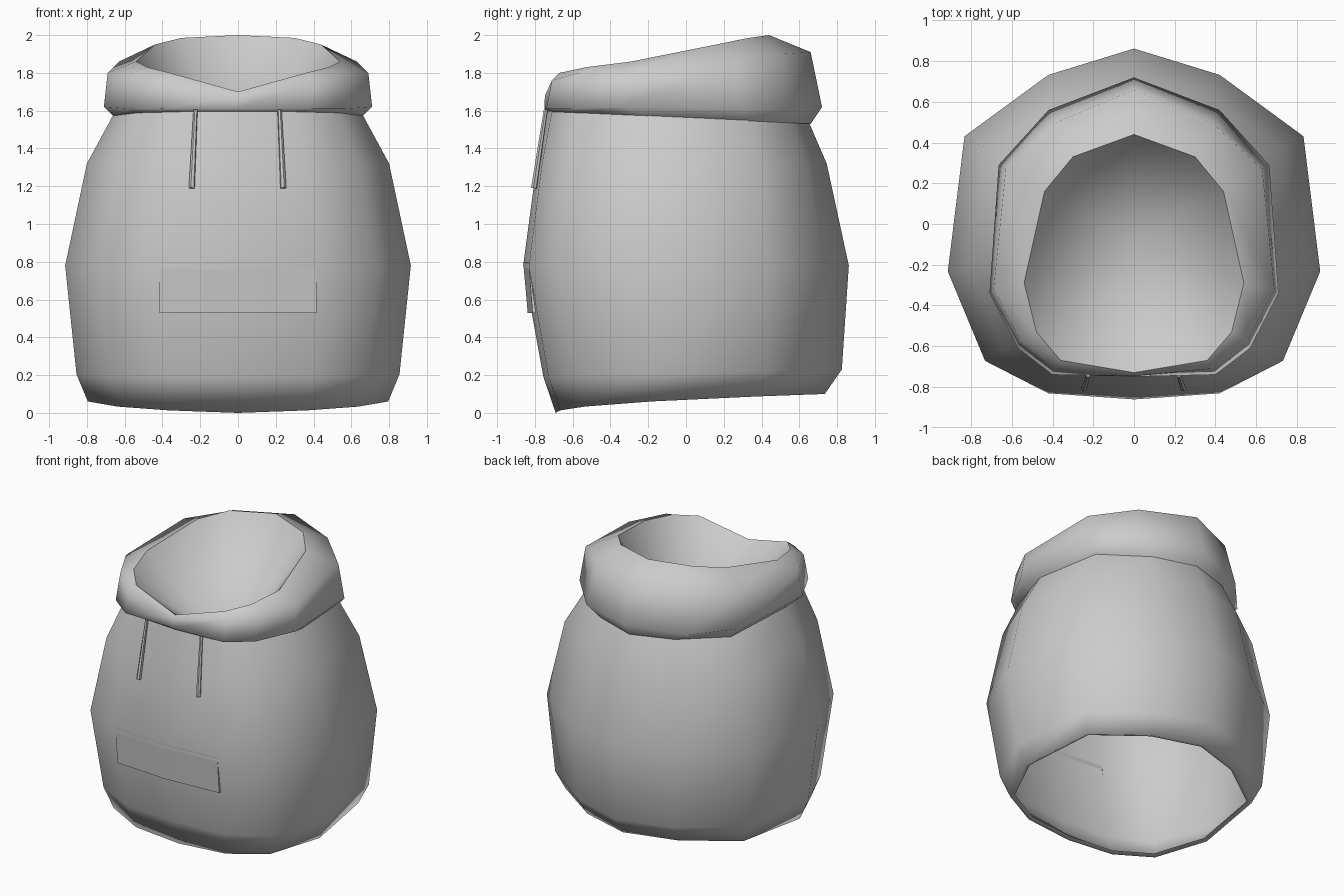
import bpy, math
from mathutils import Vector

if "Cube" in bpy.data.objects:
    bpy.data.objects.remove(bpy.data.objects["Cube"])

# Half outline shared by all rings, front centre to back centre (x share, y share)
OUTLINE = [(0, -1), (.46, -.965), (.80, -.78), (1, -.27), (.91, .5), (.46, .85), (0, 1)]


def mirror(half):
    return half + [(-x, y, z) for x, y, z in half[-2:0:-1]]


def ring(w, front, back, zf, zb, bend=1.0):
    """12-sided ring: half width, front and back depth, front and back height."""
    pts = []
    for fx, fy in OUTLINE:
        y = fy * (front if fy < 0 else back)
        t = ((fy + 1) / 2) ** bend
        pts.append((w * fx, y, zf + (zb - zf) * t))
    return mirror(pts)


def finish(obj, angle):
    bpy.ops.object.select_all(action='DESELECT')
    obj.select_set(True)
    bpy.context.view_layer.objects.active = obj
    bpy.ops.object.shade_smooth_by_angle(angle=math.radians(angle))
    return obj


def make(name, verts, faces, angle=60):
    me = bpy.data.meshes.new(name)
    me.from_pydata(verts, [], faces)
    me.update()
    obj = bpy.data.objects.new(name, me)
    bpy.context.collection.objects.link(obj)
    return finish(obj, angle)


def loft(name, rings, apex=None, angle=60):
    n = len(rings[0])
    verts = [p for r in rings for p in r]
    faces = [(k * n + i, k * n + (i + 1) % n, (k + 1) * n + (i + 1) % n, (k + 1) * n + i)
             for k in range(len(rings) - 1) for i in range(n)]
    if apex:
        base = len(verts) - n
        verts.append(apex)
        faces += [(base + i, base + (i + 1) % n, len(verts) - 1) for i in range(n)]
    return make(name, verts, faces, angle)


# Rounded torso, open at the hem, with a small lip folded inwards
body_rings = [
    ring(.765, .665, .70, .015, .11, .5),
    ring(.795, .69, .735, 0, .10, .5),
    ring(.855, .755, .825, .19, .23),
    ring(.915, .862, .862, .78, .78),
    ring(.80, .79, .745, 1.32, 1.32),
    ring(.66, .735, .65, 1.60, 1.54),
]
loft("torso", body_rings, angle=150)

# Rolled collar: tuck, bulge, upper bend, then the tilted opening edge
rim = mirror([(0, -.73, 1.70), (.36, -.67, 1.80), (.48, -.53, 1.83), (.54, -.29, 1.86),
              (.44, .16, 1.95), (.30, .33, 1.985), (0, .44, 2.0)])
upper = mirror([(0, -.747, 1.68), (.39, -.71, 1.76), (.56, -.57, 1.80), (.69, -.32, 1.80),
                (.63, .27, 1.86), (.38, .50, 1.90), (0, .66, 1.91)])
bulge = mirror([(0, -.75, 1.61), (.40, -.74, 1.61), (.57, -.61, 1.61), (.71, -.34, 1.62),
                (.665, .29, 1.61), (.42, .56, 1.60), (0, .72, 1.62)])
tuck = ring(.66, .735, .66, 1.595, 1.53)
loft("collar", [tuck, bulge, upper, rim], angle=80)

# Funnel-shaped lining that closes the neck
loft("neck_lining", [rim], apex=(0, -.08, 1.25), angle=60)

# Front pocket: top edge merges into the torso, lower edge stands proud
half_w = .415
columns = [-half_w, 0, half_w]
bow = [abs(x) / half_w for x in columns]
top = [(x, -.862 + .03 * b, .80) for x, b in zip(columns, bow)]
low = [(x, -.838 + .025 * b, .53) for x, b in zip(columns, bow)]
under = [(x, y + .018, z) for x, y, z in low]
pv = top + low + under
pf = [(a + i, a + i + 3, a + i + 4, a + i + 1) for a in (0, 3) for i in (0, 1)]
pf += [(0, 6, 3), (2, 5, 8)]
make("front_pocket", pv, pf, 40)

# Two hanging drawstrings
for side, x in (("left", -.225), ("right", .22)):
    a = Vector((x, -.742, 1.605))
    b = Vector((x + (.02 if x > 0 else -.02), -.805, 1.19))
    d = b - a
    bpy.ops.mesh.primitive_cone_add(vertices=6, radius1=.011, radius2=.016,
                                    depth=d.length, location=(a + b) / 2)
    cord = bpy.context.object
    cord.rotation_euler = d.to_track_quat('Z', 'Y').to_euler()
    cord.name = "drawstring_" + side
    finish(cord, 50)
